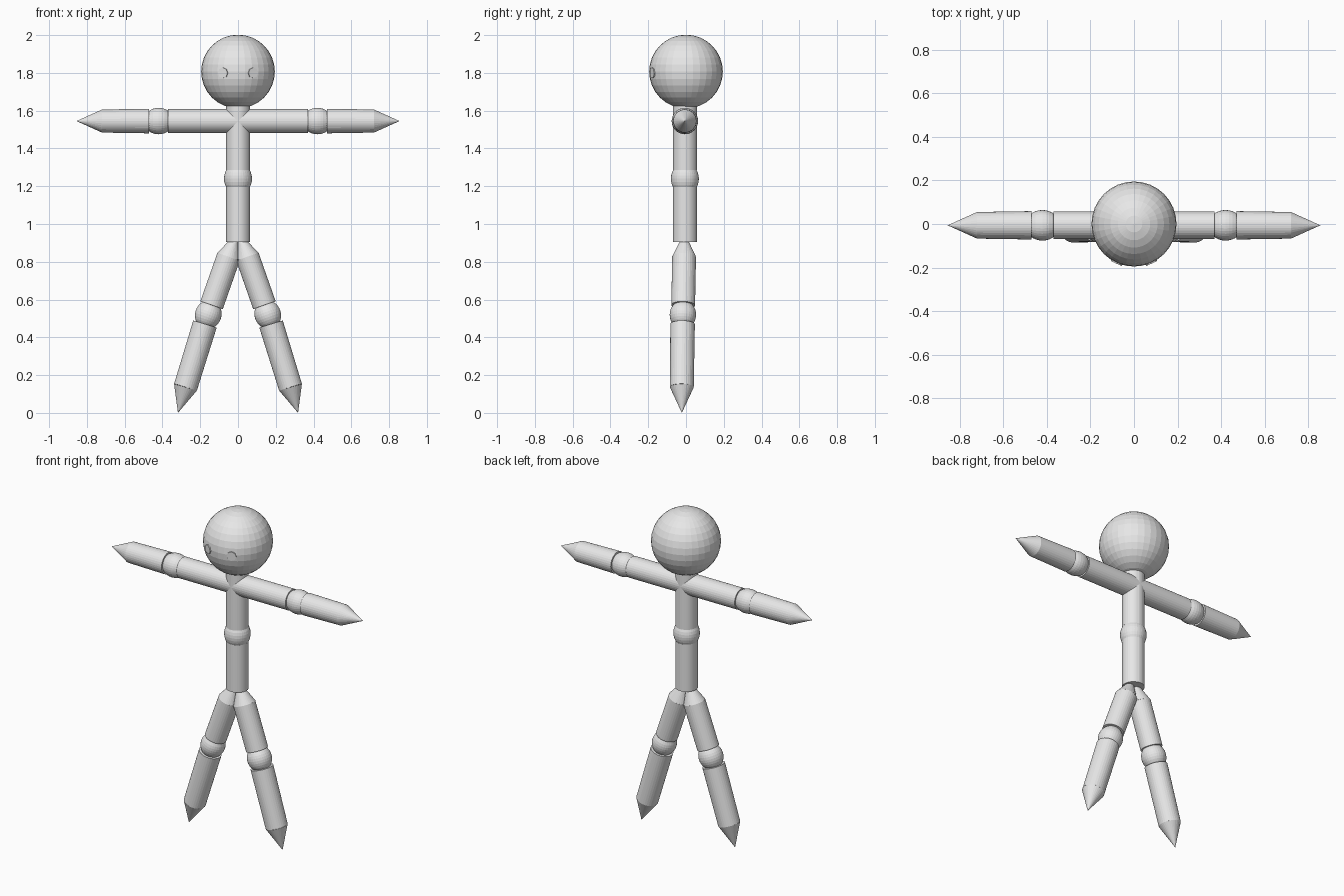
import bpy, bmesh
from mathutils import Vector, Matrix

cube = bpy.data.objects.get("Cube")
if cube:
    bpy.data.objects.remove(cube, do_unlink=True)

grey = bpy.data.materials.new("plain grey")
grey.use_nodes = True
grey.diffuse_color = (0.8, 0.8, 0.8, 1)
grey.node_tree.nodes["Principled BSDF"].inputs["Base Color"].default_value = grey.diffuse_color

R = 0.063          # limb radius
Y = -0.006         # depth of the body axis


def finish(name, bm):
    mesh = bpy.data.meshes.new(name)
    bm.to_mesh(mesh)
    bm.free()
    mesh.materials.append(grey)
    obj = bpy.data.objects.new(name, mesh)
    bpy.context.collection.objects.link(obj)
    return obj


def rod(name, start, end, r1=R, r2=R, sides=32):
    """Capped cylinder or cone running from start to end."""
    a, b = Vector(start), Vector(end)
    turn = (b - a).to_track_quat('Z', 'Y').to_matrix().to_4x4()
    bm = bmesh.new()
    bmesh.ops.create_cone(bm, cap_ends=True, segments=sides, radius1=r1, radius2=r2,
                          depth=(b - a).length,
                          matrix=Matrix.Translation((a + b) / 2) @ turn)
    return finish(name, bm)


def ball(name, centre, radius, axis=(0, 0, 1), stretch=1.0):
    """Sphere, optionally stretched along an axis."""
    turn = Vector(axis).to_track_quat('Z', 'Y').to_matrix().to_4x4()
    bm = bmesh.new()
    bmesh.ops.create_uvsphere(bm, u_segments=32, v_segments=16, radius=radius,
                              matrix=Matrix.Translation(centre) @ turn
                              @ Matrix.Diagonal((1, 1, stretch, 1)))
    return finish(name, bm)


# Head
head_centre = Vector((0, 0, 1.807))
ball("head", head_centre, 0.195)

# Torso, with the neck hidden in the head
rod("upper_torso", (0, Y, 1.285), (0, Y, 1.65))
ball("waist", (0, Y, 1.24), 0.074, stretch=1.15)
rod("lower_torso", (0, Y, 0.905), (0, Y, 1.195))

for side, s in (("left", 1), ("right", -1)):
    # Eye: a small disc facing outward from the head
    out = Vector((s * 0.08, -0.178, -0.007)).normalized()
    rod(side + "_eye", head_centre + out * 0.17, head_centre + out * 0.198,
        0.028, 0.028, 8)

    # Arm
    def arm(x):
        return (s * x, Y, 1.545)
    rod(side + "_upper_arm", arm(0), arm(0.37))
    ball(side + "_elbow", arm(0.42), 0.07, (1, 0, 0), 1.15)
    rod(side + "_forearm", arm(0.47), arm(0.72), R + 0.002, R - 0.002)
    rod(side + "_hand", arm(0.72), arm(0.855), R - 0.002, 0)

    # Leg, leaning outward and slightly forward
    def leg(x, y, z):
        return Vector((s * x, y, z))
    thigh_top, thigh_end = leg(0.05, -0.01, 0.826), leg(0.14, -0.015, 0.57)
    shin_top, shin_end = leg(0.175, -0.018, 0.47), leg(0.278, -0.022, 0.136)
    rod(side + "_hip", leg(0.006, -0.008, 0.955), thigh_top, 0, R)
    rod(side + "_thigh", thigh_top, thigh_end)
    ball(side + "_knee", (thigh_end + shin_top) / 2, 0.07, shin_top - thigh_end, 1.1)
    rod(side + "_shin", shin_top, shin_end, R + 0.002, R)
    rod(side + "_foot", shin_end, leg(0.318, -0.022, 0), R, 0)
